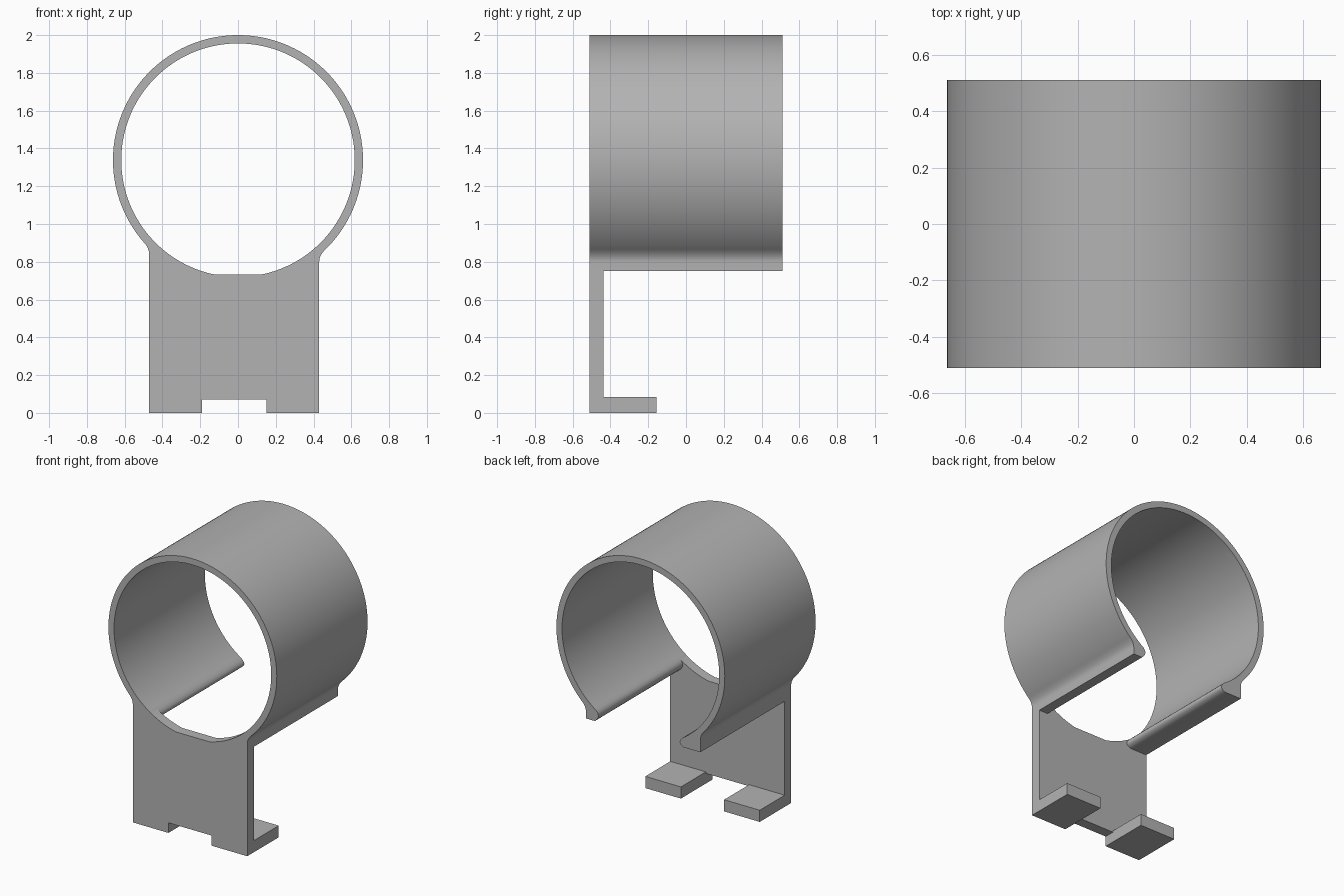
import bpy, bmesh, math
from mathutils import Vector

cube = bpy.data.objects.get("Cube")
if cube:
    bpy.data.objects.remove(cube, do_unlink=True)

GREY = (0.45, 0.45, 0.45, 1)
grey = bpy.data.materials.new("plain grey")
grey.use_nodes = True
grey.diffuse_color = GREY
grey.node_tree.nodes["Principled BSDF"].inputs["Base Color"].default_value = GREY

CENTRE_Z, OUTER, INNER = 1.338, 0.662, 0.618
FRONT, PLATE_BACK, FOOT_BACK, BACK = -0.51, -0.437, -0.157, 0.51
LEFT, RIGHT, LIP_Z = 0.43, -0.47, 0.75


def arc(radius, x0, x1, steps, over_top=False):
    """Ring points between two x positions on the lower half."""
    a0, a1 = (-math.acos(x / radius) for x in (x0, x1))
    if over_top:
        a1 += math.tau
    angles = (a0 + (a1 - a0) * i / steps for i in range(steps + 1))
    return [(radius * math.cos(a), CENTRE_Z + radius * math.sin(a)) for a in angles]


def bend(p0, p1, p2, steps=8):
    """Rounded corner from p0 to p2, pulled towards p1."""
    p0, p1, p2 = map(Vector, (p0, p1, p2))
    pts = []
    for i in range(steps + 1):
        t = i / steps
        pts.append(tuple(p0 * (1 - t) ** 2 + p1 * 2 * t * (1 - t) + p2 * t * t))
    return pts


def extrude(name, profile, y0, y1):
    """Extrude an x-z outline along y."""
    bm = bmesh.new()
    face = bm.faces.new([bm.verts.new((x, y0, z)) for x, z in profile])
    side = bmesh.ops.extrude_face_region(bm, geom=[face])
    verts = [g for g in side["geom"] if isinstance(g, bmesh.types.BMVert)]
    bmesh.ops.translate(bm, verts=verts, vec=(0, y1 - y0, 0))
    bmesh.ops.recalc_face_normals(bm, faces=bm.faces)
    mesh = bpy.data.meshes.new(name)
    bm.to_mesh(mesh)
    bm.free()
    mesh.materials.append(grey)
    obj = bpy.data.objects.new(name, mesh)
    bpy.context.collection.objects.link(obj)
    bpy.ops.object.select_all(action='DESELECT')
    obj.select_set(True)
    bpy.context.view_layer.objects.active = obj
    bpy.ops.object.shade_smooth_by_angle(angle=math.radians(30))
    return obj


# Open ring with a rounded lip on each side of the gap
outer = arc(OUTER, 0.47, -0.50, 128, over_top=True)
inner_start, inner_end = -0.33, 0.35
inner = arc(INNER, inner_end, inner_start, 128, over_top=True)[::-1]
right_fillet = bend(outer[-1], (RIGHT, 0.875), (RIGHT, 0.835))
left_fillet = bend((LEFT, 0.80), (LEFT, 0.837), outer[0])
right_lip = bend((-0.34, LIP_Z), (-0.28, 0.77), inner[0])
left_lip = bend(inner[-1], (0.31, 0.79), (0.36, LIP_Z))
ring = (outer + right_fillet[1:] + [(RIGHT, LIP_Z)] + right_lip
        + inner[1:] + left_lip[1:] + [(LEFT, LIP_Z)] + left_fillet[:-1])
extrude("ring_clip", ring, FRONT, BACK)

# Front plate fitted between the lips, with a notch at the bottom
NOTCH_R, NOTCH_L, NOTCH_Z = -0.19, 0.15, 0.072
cradle = arc(INNER, inner_start, -0.13, 12) + arc(INNER, 0.13, inner_end, 12)
plate = ([(RIGHT, 0), (RIGHT, LIP_Z)] + right_lip + cradle[1:]
         + left_lip[1:] + [(LEFT, LIP_Z), (LEFT, 0), (NOTCH_L, 0),
                           (NOTCH_L, NOTCH_Z), (NOTCH_R, NOTCH_Z), (NOTCH_R, 0)])
extrude("front_plate", plate, FRONT, PLATE_BACK)

# Feet pointing backwards
for name, x0, x1 in (("right_foot", RIGHT, NOTCH_R), ("left_foot", NOTCH_L, LEFT)):
    extrude(name, [(x0, 0), (x1, 0), (x1, 0.083), (x0, 0.083)], PLATE_BACK, FOOT_BACK)
